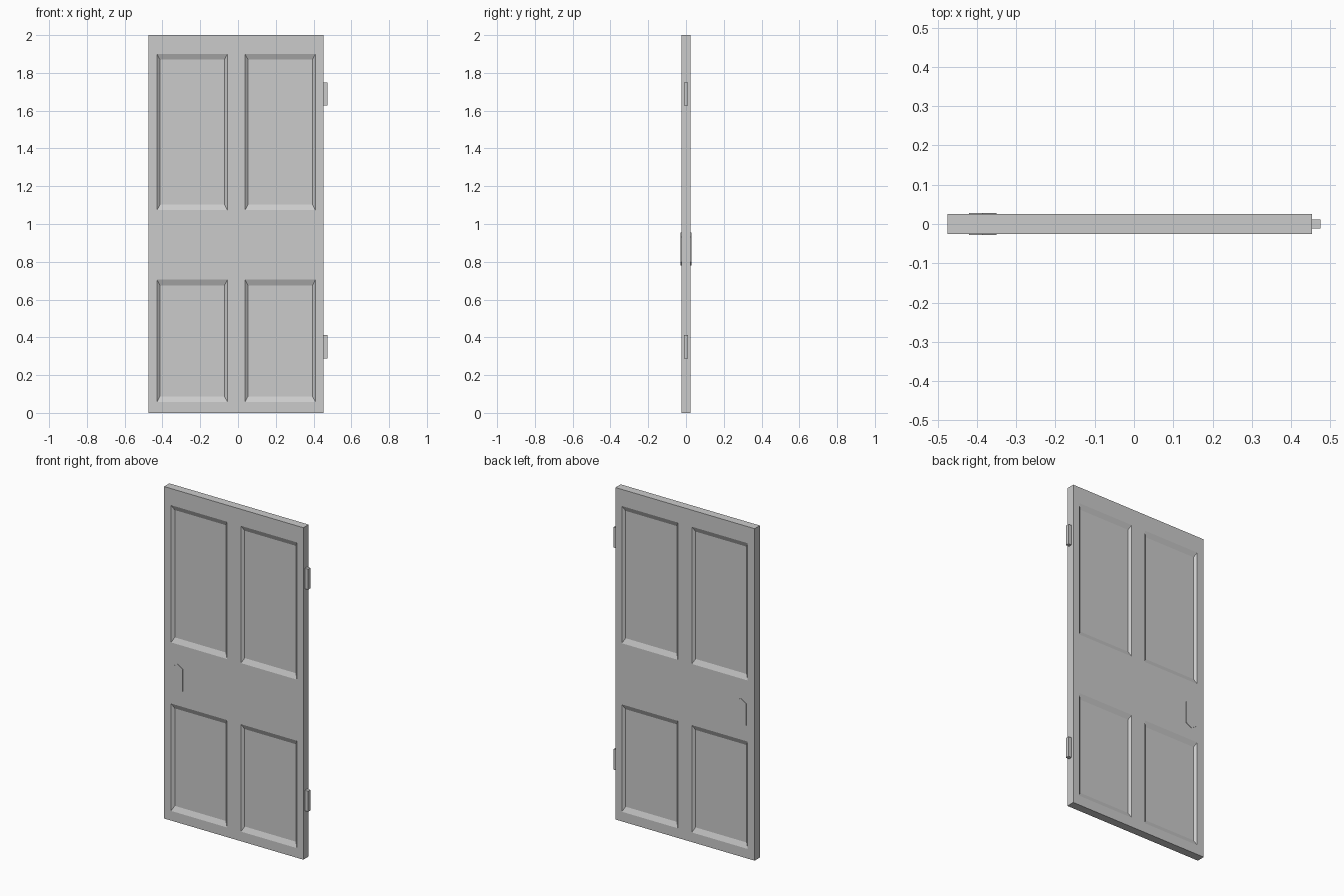
import bpy, bmesh
from mathutils import Vector

if "Cube" in bpy.data.objects:
    bpy.data.objects.remove(bpy.data.objects["Cube"])

HALF_T = 0.025        # half the door thickness
DEPTH = 0.013         # panel recess
BEVEL_X, BEVEL_Z = 0.016, 0.03
XS = [-0.475, -0.429, -0.056, 0.037, 0.41, 0.453]
ZS = [0.0, 0.058, 0.705, 1.073, 1.90, 2.0]


def finish(name, bm):
    bmesh.ops.remove_doubles(bm, verts=bm.verts, dist=1e-5)
    bmesh.ops.recalc_face_normals(bm, faces=bm.faces)
    me = bpy.data.meshes.new(name)
    bm.to_mesh(me)
    bm.free()
    ob = bpy.data.objects.new(name, me)
    bpy.context.collection.objects.link(ob)
    return ob


def face(bm, pts):
    return bm.faces.new([bm.verts.new(p) for p in pts])


def rect(x0, x1, z0, z1, y):
    return [(x0, y, z0), (x1, y, z0), (x1, y, z1), (x0, y, z1)]


def box(name, lo, hi):
    bm = bmesh.new()
    bmesh.ops.create_cube(bm, size=1)
    for v in bm.verts:
        v.co = Vector([hi[i] if v.co[i] > 0 else lo[i] for i in range(3)])
    return finish(name, bm)


# Door leaf: grid of cells on each side, panel cells sunk with sloped borders
bm = bmesh.new()
for side in (-1, 1):
    y = side * HALF_T
    for i in range(5):
        for k in range(5):
            x0, x1, z0, z1 = XS[i], XS[i + 1], ZS[k], ZS[k + 1]
            outer = rect(x0, x1, z0, z1, y)
            if i % 2 and k % 2:
                inner = rect(x0 + BEVEL_X, x1 - BEVEL_X, z0 + BEVEL_Z,
                             z1 - BEVEL_Z, y - side * DEPTH)
                face(bm, inner)
                for a in range(4):
                    b = (a + 1) % 4
                    face(bm, [outer[a], outer[b], inner[b], inner[a]])
            else:
                face(bm, outer)
# Door rim
for i in range(5):
    for z in (ZS[0], ZS[-1]):
        face(bm, [(XS[i], -HALF_T, z), (XS[i + 1], -HALF_T, z),
                  (XS[i + 1], HALF_T, z), (XS[i], HALF_T, z)])
    for x in (XS[0], XS[-1]):
        face(bm, [(x, -HALF_T, ZS[i]), (x, -HALF_T, ZS[i + 1]),
                  (x, HALF_T, ZS[i + 1]), (x, HALF_T, ZS[i])])
finish("door_leaf", bm)

# Hinges on the right edge
for name, z0, z1 in (("lower_hinge", 0.289, 0.413), ("upper_hinge", 1.627, 1.75)):
    box(name, (0.45, -0.011, z0), (0.475, 0.011, z1))

# Handle plates with pointed ends, front and back
PLATE = [(-0.42, 0.80), (-0.385, 0.78), (-0.35, 0.80),
         (-0.35, 0.932), (-0.385, 0.955), (-0.42, 0.932)]
for name, side in (("front_handle_plate", -1), ("back_handle_plate", 1)):
    bm = bmesh.new()
    f = face(bm, [(x, side * 0.022, z) for x, z in PLATE])
    ext = bmesh.ops.extrude_face_region(bm, geom=[f])["geom"]
    bmesh.ops.translate(bm, vec=(0, side * 0.006, 0),
                        verts=[g for g in ext if isinstance(g, bmesh.types.BMVert)])
    finish(name, bm)
